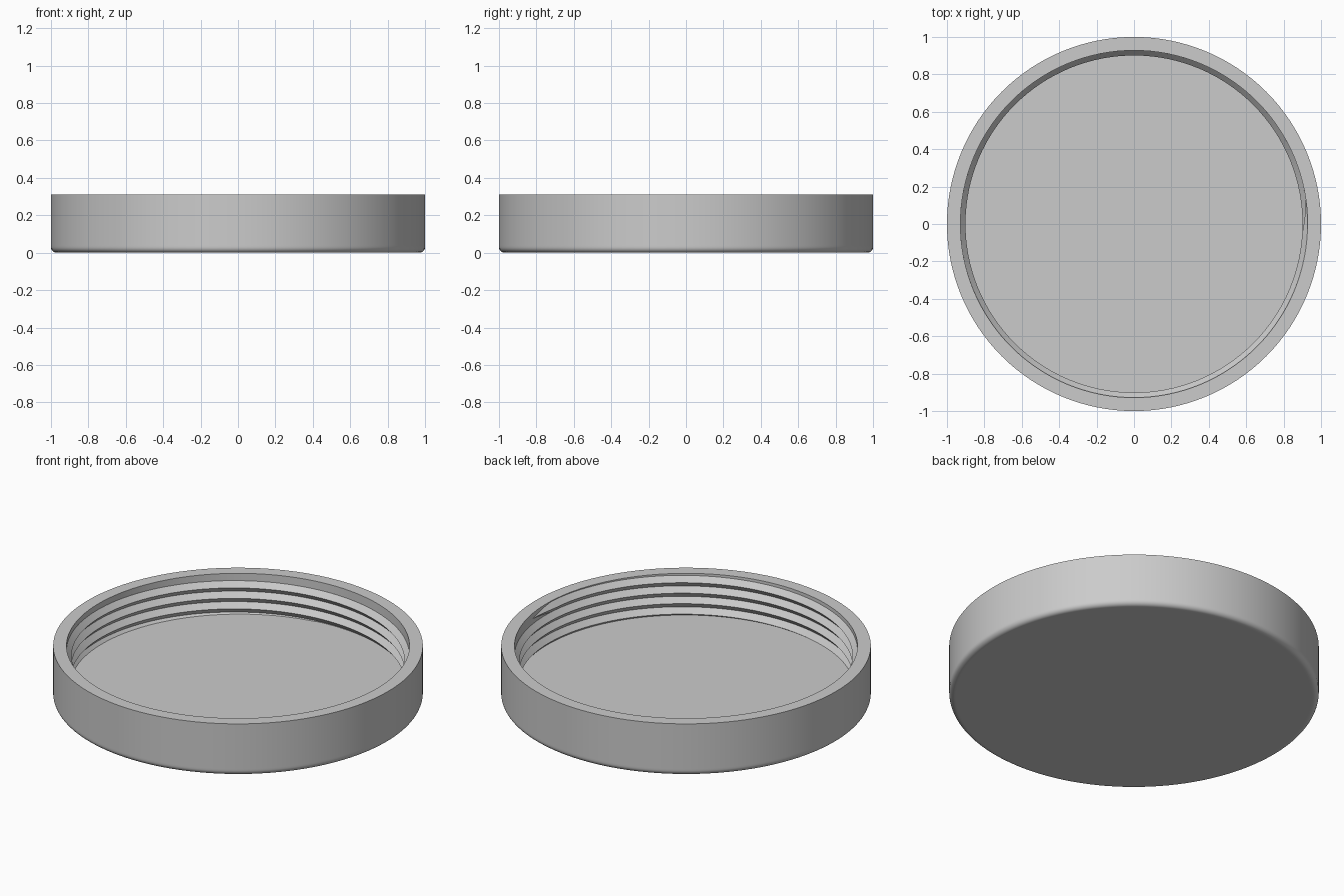
import bpy
import bmesh
from math import sin, cos, pi, radians

if "Cube" in bpy.data.objects:
    bpy.data.objects.remove(bpy.data.objects["Cube"], do_unlink=True)

SEGMENTS = 128
HEIGHT = 0.31
WALL = 0.928          # inner wall radius
FLOOR = 0.07          # top of the lid's plate
FILLET = 0.03
PITCH = 0.0625
DEPTH = 0.027

grey = bpy.data.materials.new("plain grey")
grey.use_nodes = True
colour = (0.6, 0.6, 0.6, 1)
grey.diffuse_color = colour
grey.node_tree.nodes["Principled BSDF"].inputs["Base Color"].default_value = colour


def finish(bm, name):
    bmesh.ops.recalc_face_normals(bm, faces=bm.faces)
    mesh = bpy.data.meshes.new(name)
    bm.to_mesh(mesh)
    bm.free()
    mesh.materials.append(grey)
    obj = bpy.data.objects.new(name, mesh)
    bpy.context.collection.objects.link(obj)
    bpy.ops.object.select_all(action='DESELECT')
    obj.select_set(True)
    bpy.context.view_layer.objects.active = obj
    bpy.ops.object.shade_smooth_by_angle(angle=radians(30))
    return obj


# Lid body: revolved section with a rounded lower edge
profile = [(0, 0), (0.96, 0)]
for i in range(7):
    a = pi / 2 * i / 6
    profile.append((1 - FILLET + FILLET * sin(a), FILLET - FILLET * cos(a)))
profile += [(1, FILLET + 0.01), (1, HEIGHT), (WALL, HEIGHT), (WALL, FLOOR), (0, FLOOR)]

bm = bmesh.new()
verts = [bm.verts.new((r, 0, z)) for r, z in profile]
edges = [bm.edges.new(pair) for pair in zip(verts, verts[1:])]
bmesh.ops.spin(bm, geom=verts + edges, cent=(0, 0, 0), axis=(0, 0, 1),
               angle=2 * pi, steps=SEGMENTS, use_duplicate=False)
bmesh.ops.remove_doubles(bm, verts=bm.verts, dist=0.0001)
finish(bm, "lid_body")

# Internal screw thread: V section swept down a right-handed helix
bm = bmesh.new()
steps = int(SEGMENTS * 3.75)
taper = 4             # short run-out at the open end
sections = []
for i in range(steps + 1):
    a = radians(8) - 2 * pi * i / SEGMENTS
    z = 0.276 + PITCH * a / (2 * pi)
    grow = min(1, (i + 0.1) / taper)
    half = PITCH / 2 * grow
    section = [(WALL + 0.004, z + half), (WALL, z + half),
               (WALL - DEPTH * grow, z),
               (WALL, z - half), (WALL + 0.004, z - half)]
    sections.append([bm.verts.new((r * cos(a), r * sin(a), h)) for r, h in section])
for s, t in zip(sections, sections[1:]):
    for k in range(len(s)):
        n = (k + 1) % len(s)
        bm.faces.new((s[k], s[n], t[n], t[k]))
bm.faces.new(sections[0])
bm.faces.new(sections[-1])
finish(bm, "screw_thread")
